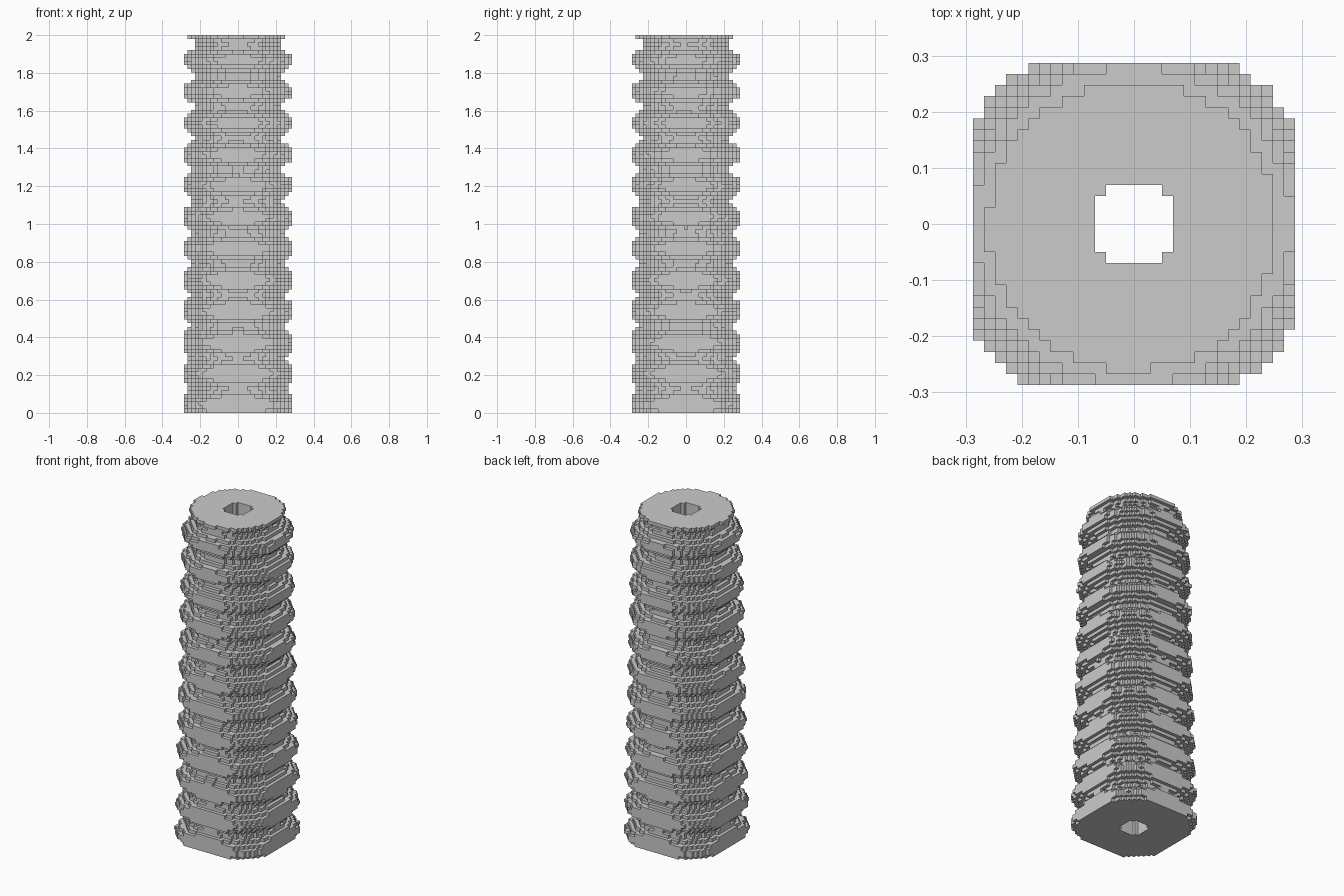
import bpy
import bmesh
import math
from mathutils import Vector

LAYERS = 101          # blocks in the height
V = 2 / LAYERS        # block size
HALF = 14             # blocks from the axis to the flat sides
BORE = 3.9            # radius of the bore, in blocks
SHIFT = 0.1           # small offset of the outer wall, in blocks

cube = bpy.data.objects.get("Cube")
if cube:
    bpy.data.objects.remove(cube, do_unlink=True)


def outer_radius(k):
    """Tapering, rippled radius of a layer, in blocks."""
    h = k + 0.5
    return 15.28 - 0.0217 * h + 2 * math.sin(0.75 * h)


def filled(i, j, k):
    if max(abs(i), abs(j)) > HALF or not 0 <= k < LAYERS:
        return False
    return (math.hypot(i, j) > BORE
            and math.hypot(i + SHIFT, j + SHIFT) <= outer_radius(k))


def block_faces(cells):
    """Yield the four grid corners of every exposed block side."""
    for cell in cells:
        for axis in range(3):
            for side in (0, 1):
                neighbour = list(cell)
                neighbour[axis] += 2 * side - 1
                if tuple(neighbour) in cells:
                    continue
                ring = []
                for a, b in ((0, 0), (1, 0), (1, 1), (0, 1)):
                    corner = list(cell)
                    corner[axis] += side
                    corner[(axis + 1) % 3] += a
                    corner[(axis + 2) % 3] += b
                    ring.append(tuple(corner))
                yield ring if side else ring[::-1]


# Ribbed column with a bore through it
span = range(-HALF, HALF + 1)
cells = {(i, j, k) for k in range(LAYERS) for i in span for j in span
         if filled(i, j, k)}

bm = bmesh.new()
verts = {}
for ring in block_faces(cells):
    for c in ring:
        if c not in verts:
            verts[c] = bm.verts.new(Vector((c[0] - 0.5, c[1] - 0.5, c[2])) * V)
    bm.faces.new([verts[c] for c in ring])

mesh = bpy.data.meshes.new("ribbed_column")
bm.to_mesh(mesh)
bm.free()
column = bpy.data.objects.new("ribbed_column", mesh)
bpy.context.collection.objects.link(column)

# Plain grey colour
grey = bpy.data.materials.new("plain_grey")
grey.use_nodes = True
colour = (0.6, 0.6, 0.6, 1)
grey.diffuse_color = colour
grey.node_tree.nodes["Principled BSDF"].inputs["Base Color"].default_value = colour
mesh.materials.append(grey)
